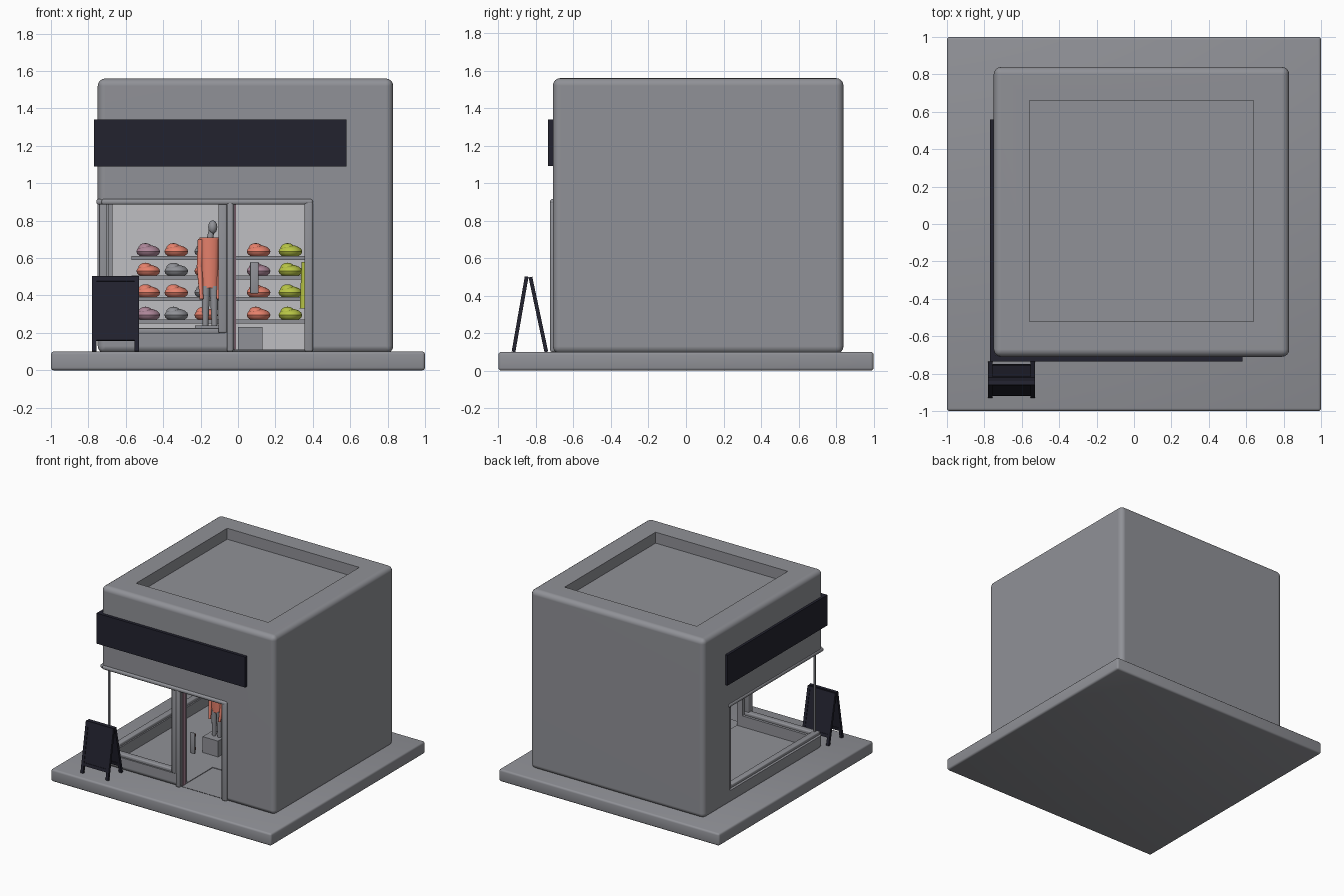
import bpy
import math
from mathutils import Matrix, Vector

cube = bpy.data.objects.get("Cube")
if cube:
    bpy.data.objects.remove(cube, do_unlink=True)


def material(name, r, g, b):
    m = bpy.data.materials.new(name)
    m.use_nodes = True
    m.diffuse_color = (r, g, b, 1)
    node = next(n for n in m.node_tree.nodes if n.type == "BSDF_PRINCIPLED")
    node.inputs["Base Color"].default_value = (r, g, b, 1)
    node.inputs["Roughness"].default_value = 0.7
    return m


GREY = material("wall grey", 0.28, 0.285, 0.31)
PALE = material("pale interior", 0.52, 0.52, 0.54)
NAVY = material("dark navy", 0.016, 0.016, 0.028)
CORAL = material("coral", 0.8, 0.22, 0.15)
LIME = material("lime", 0.48, 0.56, 0.06)
MAUVE = material("mauve", 0.42, 0.24, 0.32)


def smooth(obj):
    bpy.ops.object.select_all(action="DESELECT")
    obj.select_set(True)
    bpy.context.view_layer.objects.active = obj
    bpy.ops.object.shade_smooth_by_angle(angle=math.radians(35))


def box(name, mat, x, y, z, bevel=0.0, segments=3):
    """Box given by its (min, max) ranges."""
    bpy.ops.mesh.primitive_cube_add(size=1)
    obj = bpy.context.object
    obj.name = name
    size = [r[1] - r[0] for r in (x, y, z)]
    mid = [(r[0] + r[1]) / 2 for r in (x, y, z)]
    obj.data.transform(Matrix.Translation(mid) @ Matrix.Diagonal((*size, 1)))
    obj.data.materials.append(mat)
    if bevel:
        mod = obj.modifiers.new("Bevel", "BEVEL")
        mod.width, mod.segments = bevel, segments
        bpy.ops.object.modifier_apply(modifier=mod.name)
        smooth(obj)
    return obj


def cut(obj, x, y, z):
    cutter = box("cutter", PALE, x, y, z)
    cutter.hide_render = True
    mod = obj.modifiers.new("Cut", "BOOLEAN")
    mod.operation, mod.solver, mod.object = "DIFFERENCE", "EXACT", cutter
    bpy.context.view_layer.objects.active = obj
    bpy.ops.object.modifier_apply(modifier=mod.name)
    bpy.data.objects.remove(cutter, do_unlink=True)


def limb(name, mat, a, b, r1, r2, flat=1.0):
    """Tapered round limb from a to b, optionally flattened in depth."""
    a, b = Vector(a), Vector(b)
    bpy.ops.mesh.primitive_cone_add(vertices=12, radius1=r1, radius2=r2, depth=(b - a).length)
    obj = bpy.context.object
    obj.name = name
    turn = (b - a).to_track_quat("Z", "Y").to_matrix().to_4x4()
    flatten = Matrix.Diagonal((1, flat, 1, 1))
    obj.data.transform(Matrix.Translation((a + b) / 2) @ flatten @ turn)
    obj.data.materials.append(mat)
    smooth(obj)
    return obj


def ball(name, mat, centre, size):
    bpy.ops.mesh.primitive_uv_sphere_add(segments=14, ring_count=8, radius=1)
    obj = bpy.context.object
    obj.name = name
    obj.data.transform(Matrix.Translation(centre) @ Matrix.Diagonal((*size, 1)))
    obj.data.materials.append(mat)
    smooth(obj)
    return obj


# Ground slab
box("ground_slab", GREY, (-1, 1), (-1, 1), (0, 0.1), 0.015)

# Building shell with roof recess, room, corner window and doorway
shell = box("building_shell", GREY, (-0.75, 0.83), (-0.71, 0.84), (0.09, 1.56), 0.04, 4)
cut(shell, (-0.56, 0.64), (-0.52, 0.66), (1.47, 1.7))
cut(shell, (-0.67, 0.7), (-0.63, 0.76), (0.11, 0.94))
cut(shell, (-0.95, -0.07), (-0.95, 0.5), (0.2, 0.9))
cut(shell, (-0.02, 0.37), (-0.95, -0.3), (0.105, 0.9))
smooth(shell)
shell.modifiers.new("Weighted normals", "WEIGHTED_NORMAL").keep_sharp = True

# Window and door trim
box("front_top_trim", GREY, (-0.73, 0.4), (-0.725, -0.69), (0.885, 0.915), 0.012)
box("side_top_trim", GREY, (-0.757, -0.72), (-0.71, 0.52), (0.885, 0.915), 0.012)
box("front_sill", GREY, (-0.72, -0.07), (-0.70, -0.65), (0.195, 0.225), 0.008)
box("side_sill", GREY, (-0.73, -0.68), (-0.70, 0.5), (0.195, 0.225), 0.008)
box("corner_post", GREY, (-0.705, -0.69), (-0.68, -0.665), (0.2, 0.9))
box("window_jamb", GREY, (-0.105, -0.06), (-0.715, -0.66), (0.2, 0.9), 0.008)
box("side_window_jamb", GREY, (-0.74, -0.69), (0.47, 0.51), (0.2, 0.9), 0.008)
box("door_left_jamb", GREY, (-0.06, -0.025), (-0.725, -0.66), (0.1, 0.9), 0.01)
box("door_right_jamb", GREY, (0.355, 0.4), (-0.725, -0.66), (0.1, 0.9), 0.01)
box("door_edge", MAUVE, (-0.022, -0.012), (-0.69, -0.66), (0.11, 0.89))

# Door handle
box("door_handle", GREY, (0.065, 0.11), (-0.72, -0.705), (0.41, 0.58), 0.006)
for z in (0.44, 0.55):
    box("handle_mount", CORAL, (0.08, 0.095), (-0.706, -0.68), (z - 0.01, z + 0.01))

# Fascia sign wrapping the corner
box("front_sign", NAVY, (-0.77, 0.58), (-0.735, -0.7), (1.09, 1.34))
box("side_sign", NAVY, (-0.77, -0.74), (-0.735, 0.56), (1.09, 1.34))

# Back wall panel, shelves and the goods on them
box("back_panel", PALE, (-0.67, 0.7), (0.752, 0.762), (0.11, 0.94))
rows = {0.25: (MAUVE, GREY, CORAL, CORAL, LIME),
        0.37: (CORAL, CORAL, GREY, CORAL, LIME),
        0.485: (CORAL, GREY, CORAL, MAUVE, LIME),
        0.59: (MAUVE, CORAL, GREY, CORAL, LIME)}
for z, colours in rows.items():
    for ends in ((-0.57, -0.06), (-0.03, 0.36)):
        box("shelf", GREY, ends, (0.54, 0.752), (z, z + 0.022))
    for x, mat in zip((-0.48, -0.33, -0.17, 0.11, 0.28), colours):
        ball("shelf_item", mat, (x, 0.63, z + 0.045), (0.065, 0.07, 0.034))
        ball("shelf_item_top", mat, (x - 0.015, 0.63, z + 0.06), (0.04, 0.05, 0.03))


# Dressed display figure
X, Y = -0.15, -0.06
limb("figure_torso", CORAL, (X, Y, 0.44), (X, Y, 0.71), 0.042, 0.055, 0.6)
limb("figure_neck", GREY, (X, Y, 0.7), (X + 0.01, Y, 0.76), 0.018, 0.014)
ball("figure_head", GREY, (X + 0.015, Y, 0.765), (0.025, 0.03, 0.036))
for side in (-1, 1):
    limb("figure_upper_arm", CORAL, (X + side * 0.045, Y, 0.7),
         (X + side * 0.055, Y, 0.55), 0.02, 0.016)
    limb("figure_forearm", CORAL, (X + side * 0.055, Y, 0.55),
         (X + side * 0.045, Y - 0.03, 0.38), 0.016, 0.01)
    limb("figure_leg", GREY, (X + side * 0.022, Y, 0.45),
         (X + side * 0.024, Y, 0.24), 0.024, 0.015)
box("figure_plinth", GREY, (X - 0.08, X + 0.06), (Y - 0.07, Y + 0.07), (0.105, 0.24))

# Hanging garment and low stand beside the door
limb("hanging_garment", LIME, (0.365, -0.1, 0.33), (0.365, -0.1, 0.58), 0.035, 0.025, 0.7)
box("low_stand", GREY, (0.0, 0.13), (0.1, 0.3), (0.105, 0.23))


# Folding pavement board: two tilted leaves with legs
def leaf(foot_y, top_y, outward):
    tilt = math.atan2(foot_y - top_y, 0.4)
    place = Matrix.Translation((-0.655, foot_y, 0.1)) @ Matrix.Rotation(tilt, 4, "X")
    parts = [box("board_panel", NAVY, (-0.12, 0.12), (-0.006, 0.006), (0.06, 0.405)),
             box("board_top_rail", NAVY, (-0.122, 0.122), (-0.01, 0.01), (0.38, 0.408)),
             box("board_bottom_rail", NAVY, (-0.122, 0.122), (-0.01, 0.01), (0.06, 0.085))]
    for s in (-1, 1):
        xs = sorted((s * 0.102, s * 0.125))
        parts.append(box("board_leg", NAVY, xs, (-0.01, 0.01), (0, 0.408)))
    for part in parts:
        part.data.transform(place)


leaf(-0.92, -0.85, -1)
leaf(-0.745, -0.83, 1)
